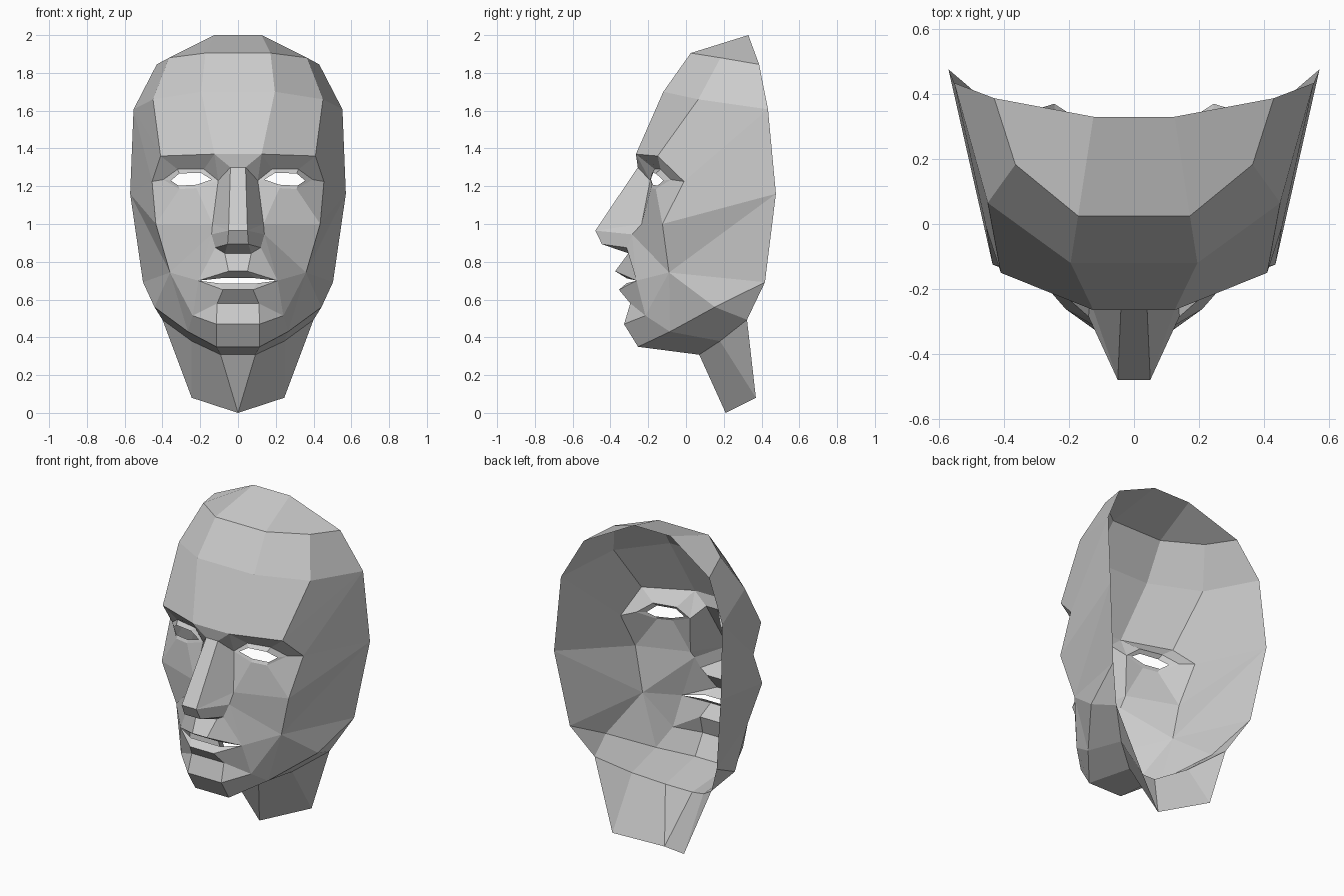
import bpy, bmesh
from mathutils import Vector as V

if "Cube" in bpy.data.objects:
    bpy.data.objects.remove(bpy.data.objects["Cube"])

CENTRE = V((0, 0.3, 1.0))


def mid(p):
    """The same point moved onto the mirror plane."""
    return (0, p[1], p[2])


def part(name, *strips):
    """Each strip is (row, row, ...[, True if closed]); rows are bridged by faces, then mirrored."""
    bm = bmesh.new()
    cache = {}

    def vert(p):
        if p not in cache:
            cache[p] = bm.verts.new(p)
        return cache[p]

    for strip in strips:
        closed = strip[-1] is True
        rows = strip[:-1] if closed else strip
        for a, b in zip(rows, rows[1:]):
            n = len(a)
            for i in range(n if closed else n - 1):
                j = (i + 1) % n
                loop = list(dict.fromkeys((a[i], a[j], b[j], b[i])))
                if len(loop) > 2:
                    bm.faces.new([vert(p) for p in loop])
    bmesh.ops.recalc_face_normals(bm, faces=bm.faces[:])
    out = sum(f.calc_area() * f.normal.dot(f.calc_center_median() - CENTRE) for f in bm.faces)
    if out < 0:
        bmesh.ops.reverse_faces(bm, faces=bm.faces[:])
    me = bpy.data.meshes.new(name)
    bm.to_mesh(me)
    bm.free()
    ob = bpy.data.objects.new(name, me)
    bpy.context.collection.objects.link(ob)
    m = ob.modifiers.new("mirror", 'MIRROR')
    m.use_clip = True
    m.merge_threshold = 0.001


# Shared landmarks: brow, temple, cheek, nose, mouth, jaw
brow_in, brow_out = (.125, -.265, 1.37), (.41, -.15, 1.36)
temple, cheek, low = (.455, -.01, 1.225), (.435, -.125, 1.0), (.36, -.09, .743)
eye_in, nose_side = (.105, -.19, 1.23), (.135, -.235, 1.0)
bridge, tip, under = (.04, -.255, 1.30), (.05, -.48, .965), (.055, -.445, .893)
wing, wing_low, base = (.14, -.285, .945), (.12, -.315, .875), (.07, -.305, .845)
corner = (.21, -.262, .70)
chin_side, chin, chin_low = (.24, -.215, .515), (.115, -.328, .47), (.115, -.254, .35)
crease = (.11, -.295, .58)

# Forehead, from the crown edge down to the brow
top, top_out = (.125, .33, 2.0), (.43, .387, 1.845)
f2, f2_out = (.172, .025, 1.905), (.365, .183, 1.88)
f3, f3_out = (.195, -.12, 1.70), (.45, .065, 1.66)
part("forehead",
     ([mid(top), top, top_out], [mid(f2), f2, f2_out],
      [mid(f3), f3, f3_out], [mid(brow_in), brow_in, brow_out]),
     ([mid(brow_in), brow_in], [mid(bridge), bridge]))

# Side of the head, fanning to the open back rim
rim_up, rim_mid, rim_low = (.553, .434, 1.607), (.571, .476, 1.16), (.503, .418, .692)
part("head_side",
     ([top_out, rim_up, rim_up, rim_up, rim_mid, rim_mid, rim_mid, rim_low],
      [f2_out, f3_out, brow_out, temple, temple, cheek, low, low]))

# Eye socket with an open eye
lid_crease = [(.18, -.165, 1.29), (.32, -.135, 1.29), (.395, -.08, 1.235),
              (.31, -.16, 1.185), (.22, -.185, 1.19), eye_in]
eye_hole = [(.195, -.18, 1.27), (.31, -.16, 1.268), (.355, -.12, 1.23),
            (.315, -.15, 1.203), (.22, -.175, 1.208), (.14, -.185, 1.235)]
part("eye_socket",
     ([brow_in, brow_out, temple, cheek, nose_side, eye_in], lid_crease, eye_hole, True))

# Nose: ridge, side and underside
part("nose",
     ([mid(p) for p in (bridge, tip, under, base)], [bridge, tip, under, base]),
     ([brow_in, bridge, tip, tip, under, base],
      [eye_in, eye_in, nose_side, wing, wing_low, wing_low]))

# Cheek
part("cheek", ([nose_side, cheek], [wing, low]))

# Upper lip and lower lip, with a gap between
lip_a, lip_b = (.05, -.375, .75), (.09, -.315, .713)
lip_c, lip_d = (.10, -.315, .686), (.08, -.355, .652)
part("upper_lip",
     ([mid(base), base, wing_low, wing, low], [mid(lip_a), lip_a, corner, corner, corner]),
     ([mid(lip_a), lip_a, corner], [mid(lip_b), lip_b, corner]))
part("lower_lip",
     ([mid(lip_c), lip_c, corner], [mid(lip_d), lip_d, corner],
      [mid(crease), crease, chin_side]))

# Chin and jaw
jaw_back, jaw_mid = (.442, .153, .56), (.265, -.085, .43)
part("jaw",
     ([mid(crease), crease, chin_side], [mid(chin), chin, chin_side]),
     ([corner, low], [chin_side, low]),
     ([low, low, low, chin_side, chin, mid(chin)],
      [rim_low, jaw_back, jaw_mid, jaw_mid, chin_low, mid(chin_low)]))

# Underside of the jaw and the neck below it
neck_back, neck_mid, neck_top = (.40, .323, .493), (.245, .18, .38), (.092, .07, .308)
foot_back, foot = (.245, .37, .08), (0, .21, 0.0)
part("neck",
     ([rim_low, jaw_back, jaw_mid, chin_low, mid(chin_low)],
      [neck_back, neck_back, neck_mid, neck_top, mid(neck_top)],
      [foot_back, foot_back, foot_back, foot, foot]))
